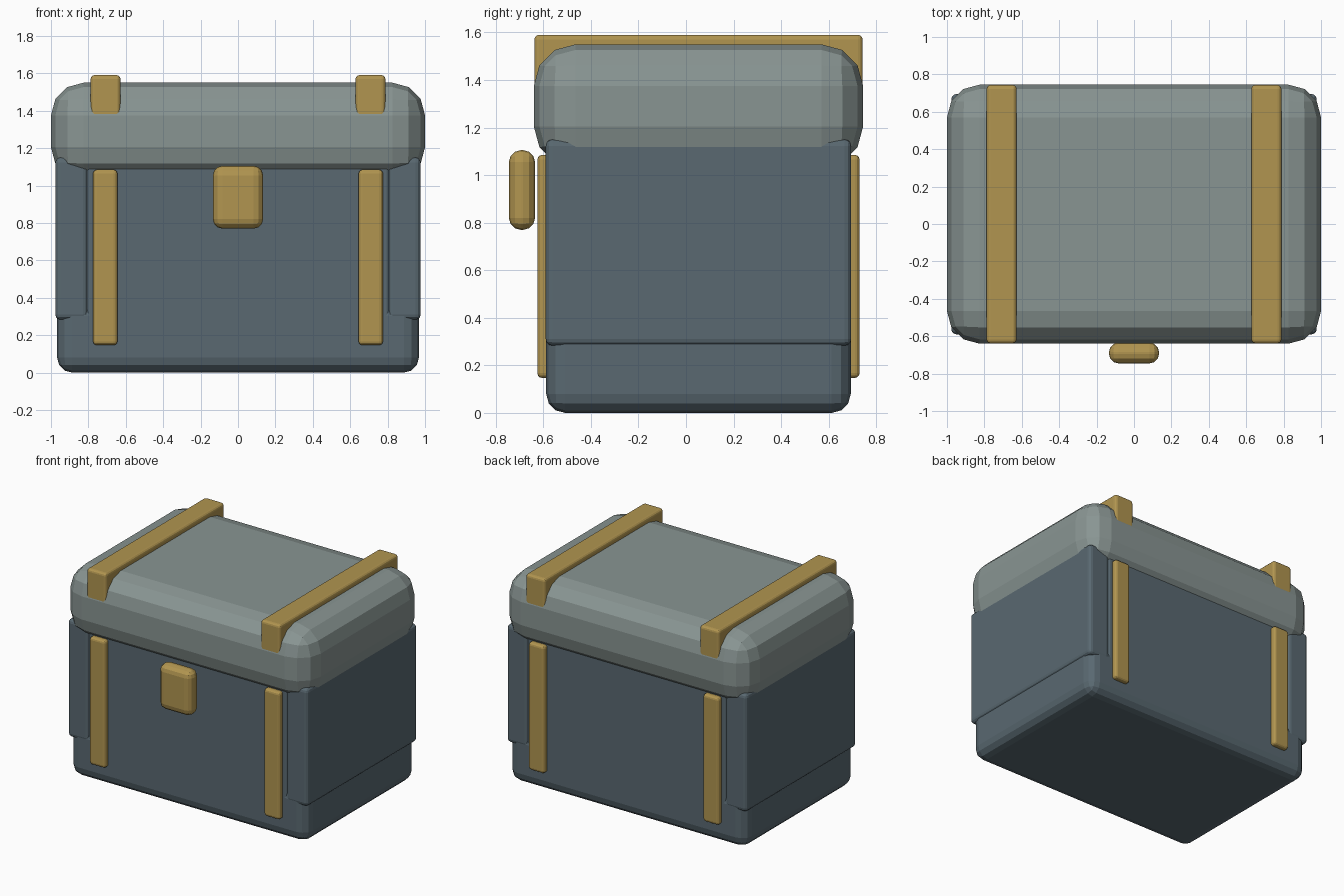
import bpy

if "Cube" in bpy.data.objects:
    bpy.data.objects.remove(bpy.data.objects["Cube"])


def material(name, rgb):
    m = bpy.data.materials.new(name)
    m.diffuse_color = (*rgb, 1)
    m.use_nodes = True
    m.node_tree.nodes["Principled BSDF"].inputs["Base Color"].default_value = m.diffuse_color
    return m


BODY = material("slate", (0.10, 0.14, 0.165))
LID = material("pale_grey", (0.25, 0.30, 0.29))
GOLD = material("brass", (0.44, 0.30, 0.08))


def box(name, x, y, z, bevel, mat, segments=3):
    """Rounded box from (min, max) ranges."""
    bpy.ops.mesh.primitive_cube_add(
        size=1, location=[(a + b) / 2 for a, b in (x, y, z)])
    ob = bpy.context.object
    ob.name = name
    ob.scale = [b - a for a, b in (x, y, z)]
    bpy.ops.object.transform_apply(location=False, rotation=False, scale=True)
    mod = ob.modifiers.new("bevel", 'BEVEL')
    mod.width = bevel
    mod.segments = segments
    ob.data.materials.append(mat)
    return ob


FRONT, BACK = -0.588, 0.693

# Base tray and lid
box("base", (-0.967, 0.967), (FRONT, BACK), (0, 0.385), 0.08, BODY)
box("lid", (-1, 1), (-0.64, 0.745), (1.03, 1.55), 0.175, LID)

# Front and back walls
box("front_wall", (-0.81, 0.81), (FRONT, FRONT + 0.17), (0.2, 1.11), 0.02, BODY)
box("back_wall", (-0.81, 0.81), (BACK - 0.17, BACK), (0.2, 1.11), 0.02, BODY)

for s, side in ((-1, "left"), (1, "right")):
    def span(a, b):
        return tuple(sorted((s * a, s * b)))

    # End walls
    box(side + "_wall", span(0.8, 0.977), (FRONT - 0.002, BACK + 0.002),
        (0.283, 1.15), 0.028, BODY)
    # Metal straps on the body and over the lid
    box(side + "_front_strap", span(0.645, 0.775), (-0.625, -0.555),
        (0.147, 1.085), 0.02, GOLD)
    box(side + "_back_strap", span(0.645, 0.775), (0.66, 0.73),
        (0.147, 1.085), 0.02, GOLD)
    box(side + "_lid_strap", span(0.628, 0.788), (-0.638, 0.743),
        (1.3, 1.59), 0.02, GOLD)

# Latch
box("latch", (-0.134, 0.134), (-0.745, -0.635), (0.77, 1.105), 0.05, GOLD)
